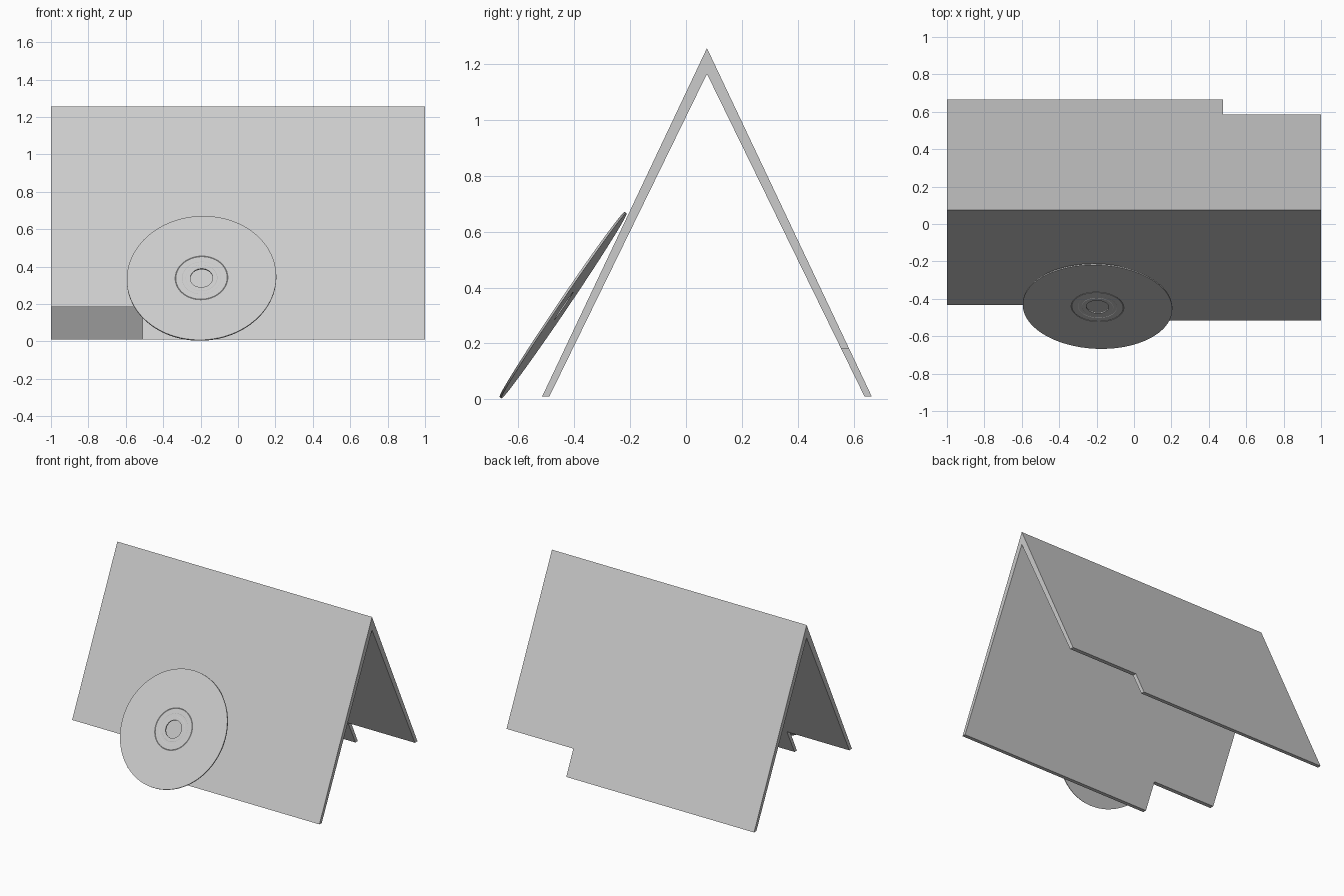
import bpy, bmesh, math
from mathutils import Vector, Matrix

if "Cube" in bpy.data.objects:
    bpy.data.objects.remove(bpy.data.objects["Cube"])


def add_object(name, bm):
    bmesh.ops.recalc_face_normals(bm, faces=bm.faces)
    mesh = bpy.data.meshes.new(name)
    bm.to_mesh(mesh)
    bm.free()
    obj = bpy.data.objects.new(name, mesh)
    bpy.context.collection.objects.link(obj)
    return obj


def box(name, x0, x1, y0, y1, z0, z1):
    bm = bmesh.new()
    size = Matrix.Diagonal((x1 - x0, y1 - y0, z1 - z0, 1))
    mid = Matrix.Translation(((x0 + x1) / 2, (y0 + y1) / 2, (z0 + z1) / 2))
    bmesh.ops.create_cube(bm, size=1, matrix=mid @ size)
    return add_object(name, bm)


# Folded board: chevron cross-section swept along x
RIDGE_Y = 0.075
section = [(-0.590, 0.01), (0, 1.257), (0.590, 0.01),
           (0.564, 0.01), (0, 1.165), (-0.564, 0.01)]
bm = bmesh.new()
ends = [[bm.verts.new((x, RIDGE_Y + y, z)) for y, z in section] for x in (-1, 1)]
n = len(section)
for i in range(n):
    j = (i + 1) % n
    bm.faces.new((ends[0][i], ends[0][j], ends[1][j], ends[1][i]))
for e in ends:
    bm.faces.new((e[0], e[1], e[4], e[5]))
    bm.faces.new((e[1], e[2], e[3], e[4]))
board = add_object("folded_board", bm)

# Corner notches at diagonally opposite feet
for name, dims in (("front_notch", (-1.2, -0.51, -0.9, RIDGE_Y, -0.1, 0.185)),
                   ("back_notch", (0.475, 1.2, RIDGE_Y, 0.9, -0.1, 0.18))):
    cutter = box(name, *dims)
    cutter.hide_render = True
    mod = board.modifiers.new(name, 'BOOLEAN')
    mod.operation = 'DIFFERENCE'
    mod.solver = 'EXACT'
    mod.object = cutter
    bpy.context.view_layer.objects.active = board
    bpy.ops.object.modifier_apply(modifier=name)
    bpy.data.objects.remove(cutter)

# Disc: lathed ring with a centre hole and fine hub grooves
T = 0.004
profile = [(0.06, -T), (0.06, T), (0.083, T), (0.085, T - 0.001), (0.103, T - 0.001),
           (0.105, T), (0.137, T), (0.139, T - 0.0015), (0.141, T),
           (0.4, T), (0.4, -T)]
SEG = 96
bm = bmesh.new()
rings = []
for k in range(SEG):
    a = 2 * math.pi * k / SEG
    rings.append([bm.verts.new((r * math.cos(a), r * math.sin(a), h)) for r, h in profile])
m = len(profile)
for k in range(SEG):
    p, q = rings[k], rings[(k + 1) % SEG]
    for i in range(m):
        j = (i + 1) % m
        bm.faces.new((p[i], q[i], q[j], p[j]))
disc = add_object("leaning_disc", bm)

# Lean the disc against the front of the board
normal = Vector((-0.036, -0.828, 0.56)).normalized()
disc.rotation_mode = 'QUATERNION'
disc.rotation_quaternion = normal.to_track_quat('Z', 'Y')
disc.location = (-0.195, -0.44, 0.337)
bpy.ops.object.select_all(action='DESELECT')
disc.select_set(True)
bpy.context.view_layer.objects.active = disc
bpy.ops.object.shade_smooth_by_angle(angle=math.radians(20))
